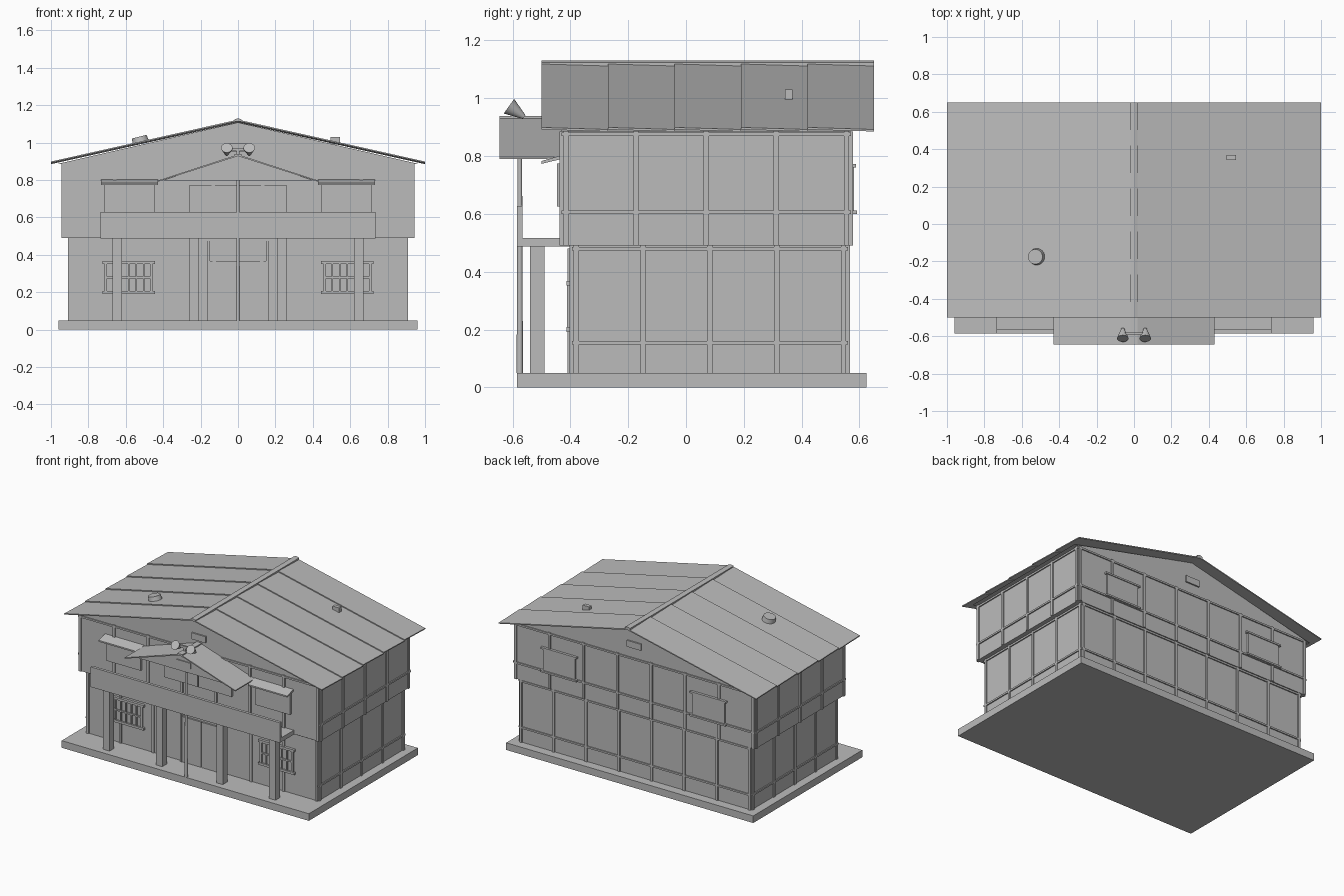
import bpy, bmesh, math
from mathutils import Vector

if "Cube" in bpy.data.objects:
    bpy.data.objects.remove(bpy.data.objects["Cube"])

grey = bpy.data.materials.new("plain grey")
grey.diffuse_color = (0.5, 0.5, 0.5, 1)
grey.use_nodes = True
grey.node_tree.nodes["Principled BSDF"].inputs["Base Color"].default_value = grey.diffuse_color


def finish(name, bm):
    bmesh.ops.recalc_face_normals(bm, faces=bm.faces)
    me = bpy.data.meshes.new(name)
    bm.to_mesh(me)
    bm.free()
    me.materials.append(grey)
    ob = bpy.data.objects.new(name, me)
    bpy.context.collection.objects.link(ob)
    return ob


def prism(name, loop_a, loop_b):
    """Solid between two matching outlines."""
    bm = bmesh.new()
    a = [bm.verts.new(p) for p in loop_a]
    b = [bm.verts.new(p) for p in loop_b]
    n = len(a)
    bm.faces.new(a)
    bm.faces.new(b[::-1])
    for i in range(n):
        bm.faces.new((a[i], b[i], b[(i + 1) % n], a[(i + 1) % n]))
    return finish(name, bm)


def box(name, x0, x1, y0, y1, z0, z1):
    loop = [(x0, y0), (x1, y0), (x1, y1), (x0, y1)]
    return prism(name, [(x, y, z0) for x, y in loop], [(x, y, z1) for x, y in loop])


def extrude_y(name, xz, y0, y1):
    return prism(name, [(x, y0, z) for x, z in xz], [(x, y1, z) for x, z in xz])


def cone(name, base, tip, r0, r1, segs=20):
    base, tip = Vector(base), Vector(tip)
    bm = bmesh.new()
    bmesh.ops.create_cone(bm, cap_ends=True, segments=segs, radius1=r0, radius2=r1,
                          depth=(tip - base).length)
    rot = (tip - base).to_track_quat('Z', 'Y')
    for v in bm.verts:
        v.co = rot @ v.co + (base + tip) / 2
    ob = finish(name, bm)
    for p in ob.data.polygons:
        p.use_smooth = len(p.vertices) < 5
    return ob


# Foundation and the two storeys
box("foundation", -.96, .96, -.585, .625, 0, .05)
box("lower_storey", -.9, .9, -.395, .56, .05, .49)
box("upper_storey", -.935, .935, -.43, .57, .49, .885)
extrude_y("main_gable", [(-.97, .885), (.97, .885), (0, 1.108)], -.43, .57)

# Timber battens on all walls: (half width, front y, back y, bottom, top, rail heights)
T = .008
for tag, hx, yf, yb, z0, z1, rails in (
        ("lower", .9, -.395, .56, .05, .49, (.155, .48)),
        ("upper", .935, -.43, .57, .49, .885, (.605, .875))):
    for i in range(8):
        x = (hx - .012) * (i / 3.5 - 1)
        box(tag + "_back_batten", x - .009, x + .009, yb, yb + T, z0, z1)
        box(tag + "_front_batten", x - .009, x + .009, yf - T, yf, z0, z1)
    for z in rails:
        box(tag + "_back_rail", -hx, hx, yb, yb + T, z - .006, z + .006)
    box(tag + "_front_rail", -hx, hx, yf - T, yf, rails[1] - .006, rails[1] + .006)
    for s in (-1, 1):
        xs = sorted((s * hx, s * (hx + T)))
        for i in range(5):
            y = yf + .015 + (yb - yf - .03) * i / 4
            box(tag + "_side_batten", *xs, y - .009, y + .009, z0, z1)
        for z in rails:
            box(tag + "_side_rail", *xs, yf, yb, z - .006, z + .006)

# Main roof: five lapped sheets on each slope, front edge of each slightly raised
for s in (-1, 1):
    for i in range(5):
        y0 = -.5 + .23 * i
        y1 = y0 + .23
        loops = []
        for y, up in ((y0, .007), (y1, 0)):
            loops.append([(0, y, 1.108 + up), (s, y, .885 + up),
                          (s, y, .892 + up), (0, y, 1.116 + up)])
        prism("roof_sheet", *loops)
extrude_y("ridge_cap", [(-.02, 1.112), (.02, 1.112), (.02, 1.124), (0, 1.13), (-.02, 1.124)],
          -.5, .65)

# Roof fittings
cone("roof_vent", (-.52, -.175, 1.0), (-.528, -.175, 1.032), .045, .04, 24)
box("roof_pipe_box", .495, .545, .342, .368, .99, 1.03)

# Gable vents
box("front_gable_vent", -.055, .055, -.44, -.43, .95, .995)
box("back_gable_vent", -.055, .055, .57, .58, .95, .995)

# Entrance gable over the balcony
extrude_y("entrance_gable", [(-.405, .797), (.405, .797), (0, .93)], -.6, -.43)
for s in (-1, 1):
    extrude_y("entrance_roof", [(0, .928), (s * .43, .79), (s * .43, .797), (0, .937)],
              -.645, -.43)
extrude_y("entrance_ridge_cap", [(-.02, .928), (.02, .928), (.02, .938), (-.02, .938)],
          -.645, -.43)
box("entrance_vent", -.055, .055, -.607, -.6, .83, .872)

# Floodlights on the entrance ridge
for s in (-1, 1):
    cone("floodlight", (s * .06, -.6125, .9725), (s * .06, -.56, .935), .031, .008)
box("floodlight_bar", -.06, .06, -.592, -.58, .955, .972)
box("floodlight_stand", -.008, .008, -.592, -.58, .93, .96)

# Balcony, posts and centre pole
box("balcony_floor", -.735, .735, -.585, -.395, .487, .517)
box("balcony_front", -.735, .735, -.585, -.565, .517, .628)
for x in (-.645, -.235, .235, .645):
    box("porch_post", x - .025, x + .025, -.54, -.49, .05, .487)
cone("centre_pole", (0, -.575, .05), (0, -.575, .8), .011, .008, 10)

# Double door with lintel frame
for s in (-1, 1):
    xs = sorted((s * .003, s * .152))
    box("door_leaf", *xs, -.407, -.395, .05, .368)
    xs = sorted((s * .15, s * .165))
    box("door_frame", *xs, -.41, -.395, .05, .48)

for s in (-1, 1):
    # Barred ground floor windows
    c = s * .585
    box("barred_window_pane", c - .125, c + .125, -.401, -.395, .195, .365)
    for z in (.2, .36):
        box("barred_window_frame", c - .14, c + .14, -.413, -.395, z - .008, z + .008)
    box("barred_window_crossbar", c - .125, c + .125, -.411, -.403, .274, .284)
    for i in range(7):
        x = c - .122 + .244 * i / 6
        w = .007 if i in (0, 6) else .004
        box("window_bar", x - w, x + w, -.411, -.401, .2, .36)

    # Upper front windows under sloping awnings
    c = s * .58
    box("front_window", c - .135, c + .135, -.446, -.43, .625, .775)
    prism("window_awning",
          [(c - .152, -.43, .79), (c - .152, -.5, .773), (c - .152, -.5, .783), (c - .152, -.43, .803)],
          [(c + .152, -.43, .79), (c + .152, -.5, .773), (c + .152, -.5, .783), (c + .152, -.43, .803)])

    # Upper back windows
    box("back_window", c - .125, c + .125, .57, .582, .61, .765)
    box("back_window_sill", c - .14, c + .14, .57, .592, .6, .612)
    box("back_window_head", c - .14, c + .14, .57, .588, .76, .772)

    # Centre window halves
    xs = sorted((s * .004, s * .262))
    box("centre_window", *xs, -.446, -.43, .63, .77)
